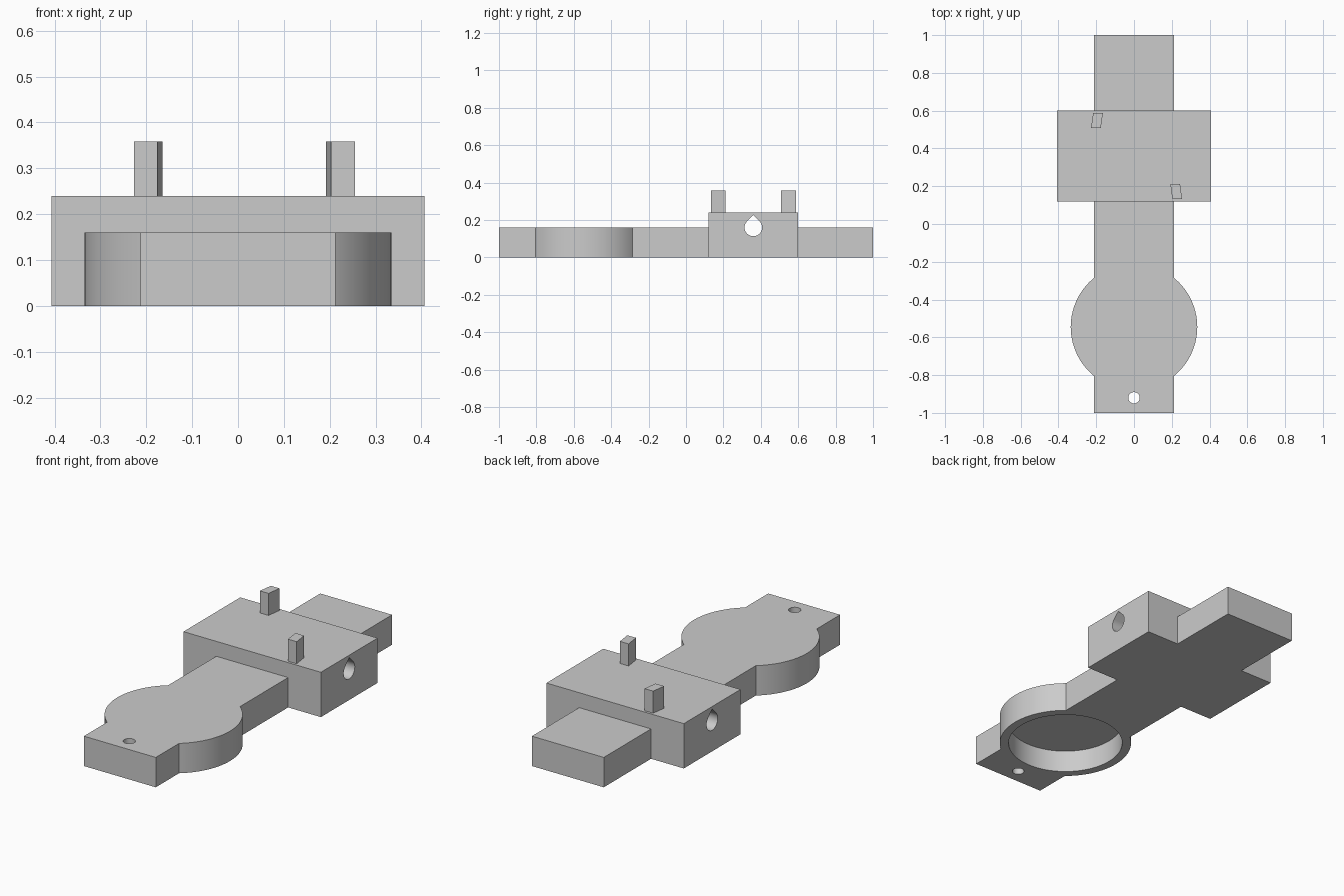
import bpy
import math

cube = bpy.data.objects.get("Cube")
if cube:
    bpy.data.objects.remove(cube, do_unlink=True)

grey = bpy.data.materials.new("light grey")
grey.use_nodes = True
colour = (0.6, 0.6, 0.6, 1)
grey.diffuse_color = colour
grey.node_tree.nodes["Principled BSDF"].inputs["Base Color"].default_value = colour


def prism(name, outline, low, high, axis="z"):
    """Extrude a closed outline along z, or a (y, z) outline along x."""
    n = len(outline)
    place = (lambda a, b, h: (a, b, h)) if axis == "z" else (lambda a, b, h: (h, a, b))
    verts = [place(a, b, h) for h in (low, high) for a, b in outline]
    faces = [tuple(reversed(range(n))), tuple(range(n, 2 * n))]
    faces += [(i, (i + 1) % n, (i + 1) % n + n, i + n) for i in range(n)]
    mesh = bpy.data.meshes.new(name)
    mesh.from_pydata(verts, [], faces)
    mesh.materials.append(grey)
    obj = bpy.data.objects.new(name, mesh)
    bpy.context.collection.objects.link(obj)
    return obj


def rect(x, y0, y1):
    return [(-x, y0), (x, y0), (x, y1), (-x, y1)]


def arc(cx, cy, r, n, start=0, sweep=2 * math.pi, closed=True):
    steps = n if closed else n - 1
    angles = [start + sweep * i / steps for i in range(n)]
    return [(cx + r * math.cos(a), cy + r * math.sin(a)) for a in angles]


def combine(target, tool, operation):
    """Apply a boolean and discard the tool."""
    tool.hide_render = True
    mod = target.modifiers.new(operation.lower(), "BOOLEAN")
    mod.operation = operation
    mod.solver = "EXACT"
    mod.object = tool
    bpy.context.view_layer.objects.active = target
    bpy.ops.object.modifier_apply(modifier=mod.name)
    bpy.data.objects.remove(tool, do_unlink=True)


# Long bar with a round housing and a raised cross block
disc_y, block_y = -0.545, 0.36
body = prism("body", rect(0.213, -1, 1), 0, 0.16)
combine(body, prism("round_housing", arc(0, disc_y, 0.335, 96), 0, 0.16), "UNION")
combine(body, prism("cross_block", rect(0.407, 0.12, 0.6), 0, 0.24), "UNION")

# Round pocket in the underside and the small end hole
combine(body, prism("pocket_cutter", arc(0, disc_y, 0.29, 96), -0.1, 0.12), "DIFFERENCE")
combine(body, prism("end_hole_cutter", arc(0, -0.92, 0.03, 32), -0.1, 0.3), "DIFFERENCE")

# Teardrop hole across the block
radius, hole_z = 0.047, 0.16
teardrop = arc(block_y, hole_z, radius, 37, 0.75 * math.pi, 1.5 * math.pi, False)
teardrop.append((block_y, hole_z + radius * math.sqrt(2)))
combine(body, prism("teardrop_cutter", teardrop, -0.6, 0.6, "x"), "DIFFERENCE")

# Slanted pins on top of the block
for name, x, y, lean in (("right_pin", -0.196, 0.548, 0.0055),
                         ("left_pin", 0.2235, 0.172, -0.0055)):
    w, d = 0.0257, 0.039
    outline = [(x - w - lean, y - d), (x + w - lean, y - d),
               (x + w + lean, y + d), (x - w + lean, y + d)]
    prism(name, outline, 0.24, 0.358)

# Smooth the round walls, keep the corners sharp
bpy.ops.object.select_all(action="DESELECT")
body.select_set(True)
bpy.context.view_layer.objects.active = body
bpy.ops.object.shade_smooth_by_angle(angle=math.radians(30))
